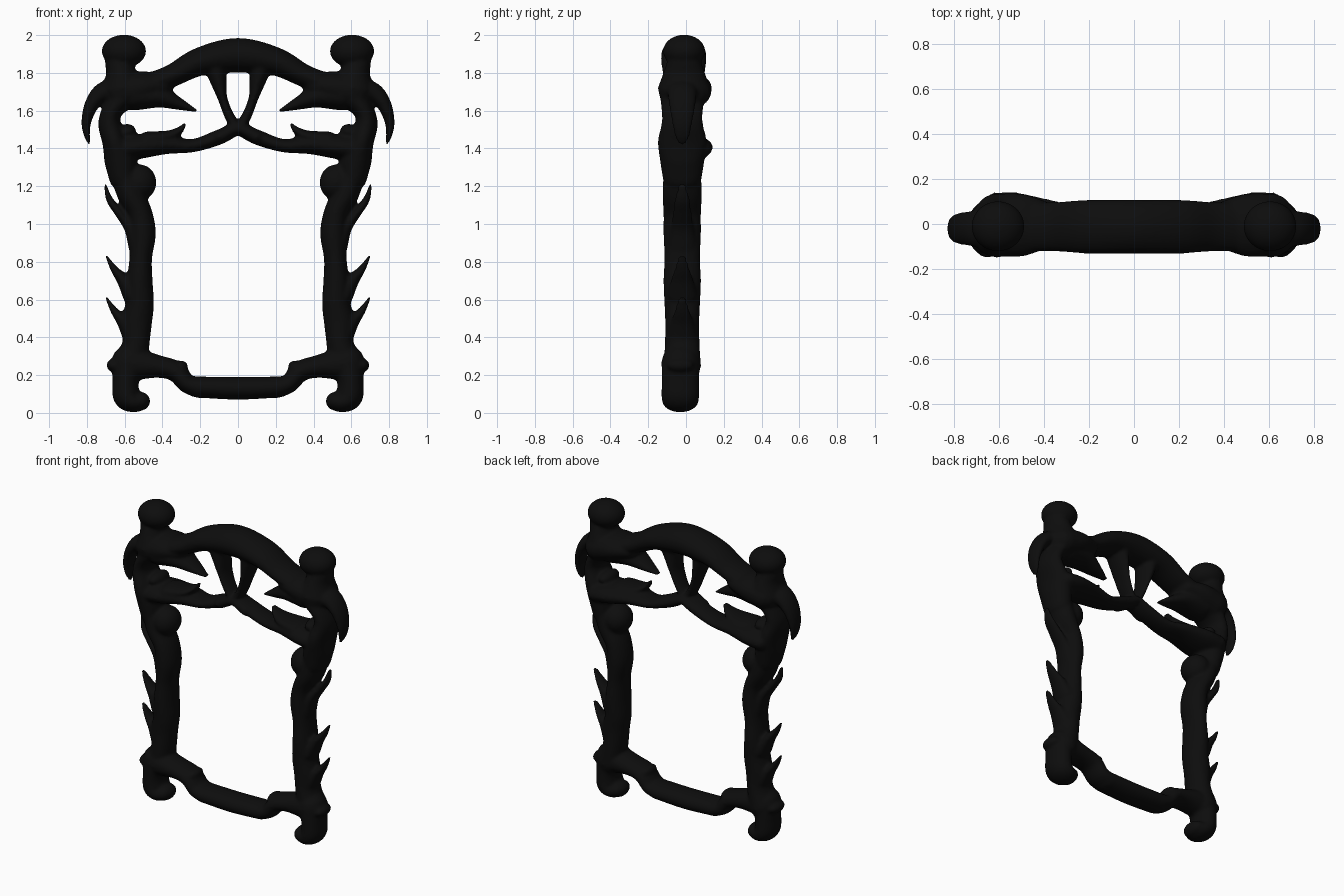
import bpy, bmesh
from math import sin, cos, pi
from mathutils import Vector, Matrix

bm = bmesh.new()
SEG = 20


def spline(pts, n=6):
    """Catmull-Rom samples through (x, z, half width, half depth) points."""
    p = [Vector(q) for q in pts]
    p = [p[0] * 2 - p[1]] + p + [p[-1] * 2 - p[-2]]
    out = []
    for i in range(1, len(p) - 2):
        a, b, c, d = p[i - 1:i + 3]
        for k in range(n):
            t = k / n
            out.append(0.5 * (2 * b + (c - a) * t + (2 * a - 5 * b + 4 * c - d) * t * t
                              + (3 * b - a - 3 * c + d) * t ** 3))
    return out + [p[-2]]


def limb(pts, y=-0.02, mirror=True):
    """Tapered oval tube in the frame plane, with rounded ends, on both sides."""
    s = spline(pts)
    rings = []
    for i, q in enumerate(s):
        a, b = s[max(i - 1, 0)], s[min(i + 1, len(s) - 1)]
        t = Vector((b[0] - a[0], b[1] - a[1])).normalized()
        rings.append((q[0], q[1], max(q[2], .004), max(q[3], .004), t))

    def cap(ring, sign):
        x, z, r, d, t = ring
        return [(x + sign * t.x * r * sin(a), z + sign * t.y * r * sin(a),
                 r * cos(a), d * cos(a), t) for a in (0.4, 0.8, 1.2, 1.5)]
    rings = cap(rings[0], -1)[::-1] + rings + cap(rings[-1], 1)
    for sx in ((1, -1) if mirror else (1,)):
        loops = []
        for x, z, r, d, t in rings:
            loops.append([bm.verts.new((sx * (x - t.y * r * cos(2 * pi * k / SEG)),
                                        y + d * sin(2 * pi * k / SEG),
                                        z + t.x * r * cos(2 * pi * k / SEG)))
                          for k in range(SEG)])
        for l0, l1 in zip(loops, loops[1:]):
            for k in range(SEG):
                j = (k + 1) % SEG
                bm.faces.new((l0[k], l0[j], l1[j], l1[k]))
        bm.faces.new(loops[0])
        bm.faces.new(loops[-1][::-1])


def ball(x, z, rx, ry, rz, y=-0.01):
    for sx in (1, -1):
        m = Matrix.Translation((sx * x, y, z)) @ Matrix.Diagonal((rx, ry, rz, 1))
        bmesh.ops.create_uvsphere(bm, u_segments=24, v_segments=16, radius=1, matrix=m)


# corner finials: knob, neck and shoulder
ball(.604, 1.915, .118, .112, .087)
limb([(.63, 1.86, .075, .09), (.62, 1.80, .08, .11), (.61, 1.72, .12, .14)], y=-.01)
limb([(.40, 1.735, .06, .11), (.50, 1.725, .085, .14), (.62, 1.70, .10, .14)], y=-.005)

# crest arch
limb([(-.48, 1.735, .06, .11), (-.35, 1.785, .06, .11), (-.2, 1.86, .075, .12),
      (0, 1.893, .092, .12), (.2, 1.86, .075, .12), (.35, 1.785, .06, .11),
      (.48, 1.735, .06, .11)], y=-.012, mirror=False)

# fan spokes around the central eye
limb([(.0, 1.50, .03, .06), (.045, 1.57, .026, .06), (.08, 1.66, .025, .07),
      (.10, 1.74, .04, .08), (.12, 1.83, .06, .09)])

# upper leaves
limb([(.55, 1.68, .08, .12), (.42, 1.675, .06, .10), (.31, 1.635, .032, .06),
      (.215, 1.597, .005, .02)])

# lower arch and its leaves
limb([(-.1, 1.46, .038, .07), (0, 1.505, .035, .07), (.1, 1.46, .038, .07)], mirror=False)
limb([(.0, 1.505, .03, .07), (.1, 1.46, .04, .07), (.24, 1.415, .035, .08),
      (.38, 1.42, .05, .11), (.52, 1.41, .065, .14), (.62, 1.40, .07, .14)], y=0)
limb([(.48, 1.45, .04, .10), (.37, 1.465, .03, .08), (.31, 1.495, .02, .05),
      (.277, 1.535, .005, .02)])

# outer drooping leaf
limb([(.62, 1.70, .08, .11), (.715, 1.695, .055, .08), (.775, 1.63, .038, .07),
      (.803, 1.54, .026, .055), (.80, 1.47, .016, .04), (.785, 1.42, .005, .02)])

# upper scroll of the side post
limb([(.60, 1.69, .08, .12), (.665, 1.60, .055, .11), (.68, 1.53, .06, .11),
      (.655, 1.44, .065, .13), (.625, 1.35, .085, .12), (.61, 1.25, .075, .105)])
ball(.585, 1.49, .045, .09, .04)
ball(.52, 1.22, .088, .10, .095, y=-.02)

# side post
limb([(.60, 1.26, .075, .10), (.57, 1.16, .07, .105), (.52, 1.06, .065, .10),
      (.505, .95, .07, .10), (.515, .82, .06, .095), (.52, .70, .068, .10),
      (.52, .58, .075, .095), (.535, .48, .08, .09), (.54, .37, .072, .092),
      (.57, .25, .09, .10)])

# thorn leaves on the post
limb([(.53, .88, .05, .08), (.572, .98, .032, .06), (.63, 1.06, .024, .05),
      (.68, 1.13, .018, .04), (.705, 1.215, .005, .02)])
for dz in (0, .22):
    limb([(.56, .40 + dz, .05, .08), (.605, .48 + dz, .036, .06),
          (.655, .54 + dz, .02, .04), (.70, .615 + dz, .005, .02)])

# foot scroll
limb([(.58, .27, .09, .10), (.595, .17, .07, .10), (.59, .09, .072, .10),
      (.555, .06, .058, .095), (.515, .062, .05, .08)], y=-.03)
limb([(.58, .25, .06, .09), (.66, .252, .036, .07)], y=-.03)

# bottom rail with stepped ends
limb([(-.22, .137, .056, .09), (0, .13, .06, .09), (.22, .137, .056, .09)],
     y=-.03, mirror=False)
limb([(.2, .135, .057, .09), (.27, .155, .05, .09), (.33, .22, .055, .09),
      (.42, .245, .06, .09), (.55, .26, .09, .10)], y=-.03)
ball(.30, .245, .035, .07, .032, y=-.03)

# fuse all parts into one carved surface
bmesh.ops.recalc_face_normals(bm, faces=bm.faces)
mesh = bpy.data.meshes.new("ornate_frame")
bm.to_mesh(mesh)
bm.free()
frame = bpy.data.objects.new("ornate_frame", mesh)
bpy.context.collection.objects.link(frame)
bpy.context.view_layer.objects.active = frame
frame.select_set(True)

remesh = frame.modifiers.new("fuse", 'REMESH')
remesh.mode = 'VOXEL'
remesh.voxel_size = 0.01
remesh.use_smooth_shade = True
soften = frame.modifiers.new("soften", 'SMOOTH')
soften.factor = 0.5
soften.iterations = 6
for name in ("fuse", "soften"):
    bpy.ops.object.modifier_apply(modifier=name)
bpy.ops.object.shade_smooth()

# black lacquer
mat = bpy.data.materials.new("black_lacquer")
mat.diffuse_color = (0.004, 0.004, 0.004, 1)
frame.data.materials.clear()
frame.data.materials.append(mat)
